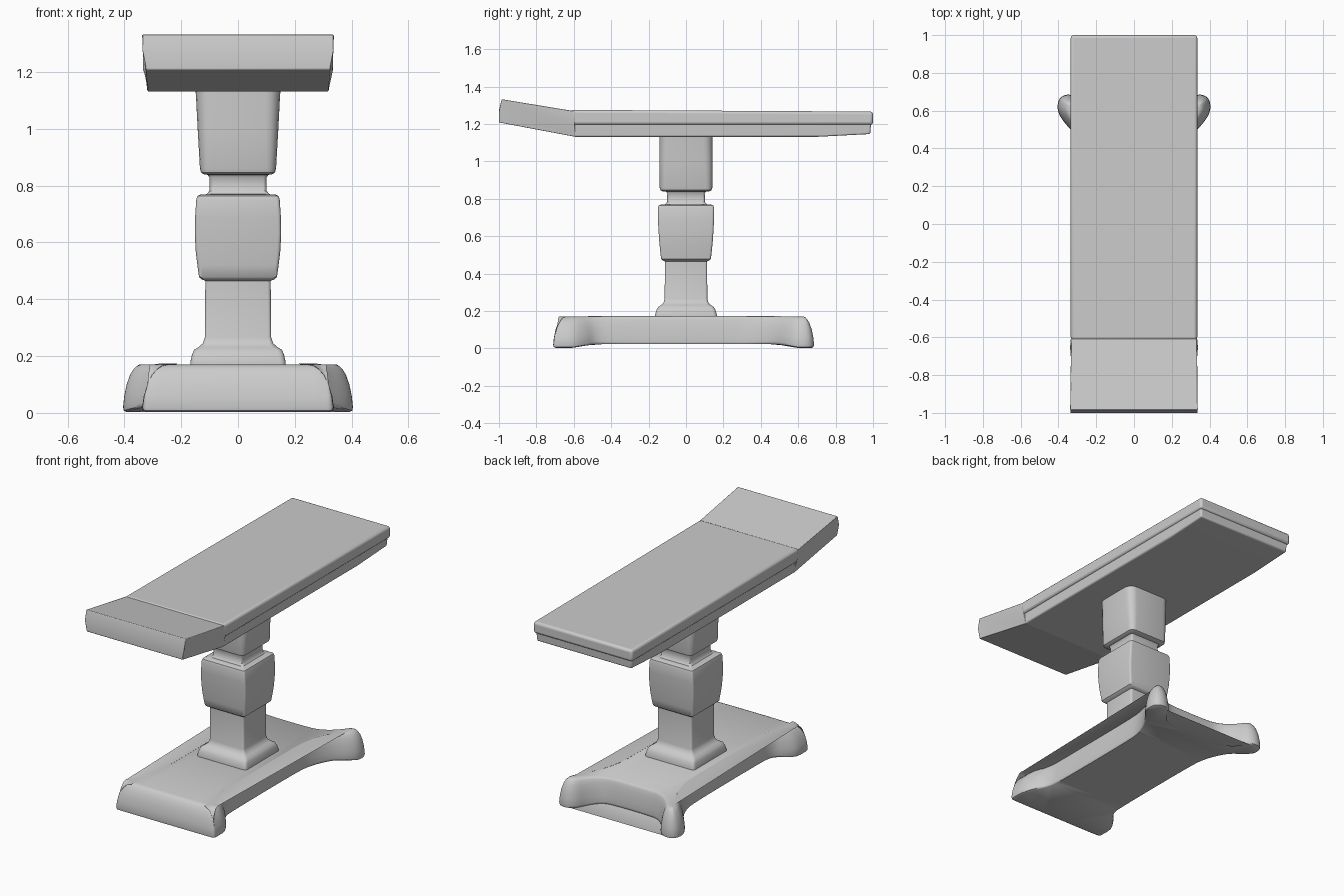
import bpy, bmesh, math
from mathutils import Vector

if "Cube" in bpy.data.objects:
    bpy.data.objects.remove(bpy.data.objects["Cube"])


def finish(name, bm, bevel=0, angle=35):
    bmesh.ops.recalc_face_normals(bm, faces=bm.faces)
    me = bpy.data.meshes.new(name)
    bm.to_mesh(me)
    bm.free()
    ob = bpy.data.objects.new(name, me)
    bpy.context.collection.objects.link(ob)
    if bevel:
        m = ob.modifiers.new("round", 'BEVEL')
        m.width, m.segments, m.limit_method = bevel, 3, 'ANGLE'
        m.angle_limit = math.radians(30)
    bpy.ops.object.select_all(action='DESELECT')
    ob.select_set(True)
    bpy.context.view_layer.objects.active = ob
    bpy.ops.object.shade_smooth_by_angle(angle=math.radians(angle))
    return ob


def loft(rings, bm):
    """Skin a stack of closed rings and cap both ends."""
    vs = [[bm.verts.new(p) for p in r] for r in rings]
    n = len(vs[0])
    for a, b in zip(vs, vs[1:]):
        for i in range(n):
            j = (i + 1) % n
            bm.faces.new((a[i], a[j], b[j], b[i]))
    caps = [bm.faces.new(vs[0]), bm.faces.new(vs[-1])]
    bmesh.ops.triangulate(bm, faces=caps)


def slab(name, profile, bevel):
    """Side profile of (y, z, half width) spanned across x."""
    bm = bmesh.new()
    loft([[(s * h, y, z) for y, z, h in profile] for s in (-1, 1)], bm)
    return finish(name, bm, bevel)


def rounded_rect(hx, hy, r, z, steps=4):
    pts = []
    for k, (sx, sy) in enumerate([(1, 1), (-1, 1), (-1, -1), (1, -1)]):
        for i in range(steps + 1):
            a = math.pi / 2 * (k + i / steps)
            pts.append((sx * (hx - r) + r * math.cos(a),
                        sy * (hy - r) + r * math.sin(a), z))
    return pts


# table top: upper board, narrower board below, raised end section
slab("top_board", [(-.605, 1.195, .335), (-.615, 1.275, .335),
                   (1, 1.266, .335), (1, 1.195, .335)], .015)
slab("under_board", [(-.6, 1.131, .32), (-.6, 1.215, .325), (.99, 1.21, .325),
                     (.985, 1.146, .32), (.7, 1.131, .32)], .008)
slab("raised_end", [(-.59, 1.131, .318), (-.595, 1.2, .333), (-.595, 1.268, .333),
                    (-.985, 1.332, .338), (-1, 1.275, .338), (-1, 1.208, .325)], .013)

# column: rows of z, half width x, half width y, corner radius
column = [
    (.16, .168, .165, .02), (.178, .168, .165, .02), (.205, .162, .158, .02),
    (.222, .155, .148, .02), (.232, .138, .132, .02), (.245, .124, .12, .015),
    (.265, .117, .114, .012), (.465, .115, .113, .012), (.47, .128, .125, .012),
    (.478, .137, .133, .012), (.52, .143, .138, .012), (.57, .149, .143, .012),
    (.63, .152, .147, .012), (.69, .151, .15, .012), (.75, .147, .15, .012),
    (.763, .143, .146, .012), (.768, .133, .136, .012), (.77, .11, .112, .012),
    (.782, .101, .102, .012), (.828, .1, .1, .012), (.838, .107, .107, .02),
    (.84, .12, .125, .03), (.846, .13, .137, .03), (.86, .134, .141, .035),
    (1.0, .142, .143, .045), (1.115, .148, .143, .05), (1.14, .15, .143, .05)]
bm = bmesh.new()
loft([rounded_rect(hx, hy, r, z) for z, hx, hy, r in column], bm)
finish("column", bm, angle=40)

# base: right half outline as (x, y, inset at the top), mirrored and smoothed
half = [(.3, -.71, .05), (.333, -.708, .065), (.338, -.68, .075), (.337, -.6, .075),
        (.3, -.54, .05), (.245, -.48, .025), (.235, -.38, .015), (.235, .22, .015),
        (.245, .34, .015), (.3, .46, .03), (.385, .555, .045), (.408, .61, .05),
        (.397, .67, .05), (.345, .69, .05), (.29, .665, .04), (.25, .59, .03),
        (.19, .535, .02), (.12, .525, .02)]
outline = [Vector(p) for p in half] + [Vector((-x, y, w)) for x, y, w in reversed(half)]
for _ in range(2):
    outline = [a.lerp(b, t) for a, b in zip(outline, outline[1:] + outline[:1])
               for t in (.25, .75)]


def base_ring(z, f):
    ring = []
    for i, p in enumerate(outline):
        d = (outline[(i + 1) % len(outline)] - outline[i - 1]).to_2d().normalized()
        lift = .02 * max(0, min(1, (.6 - abs(p.y)) / .12))
        ring.append((p.x - d.y * p.z * f, p.y + d.x * p.z * f, max(z, lift + z * .9)))
    return ring


bm = bmesh.new()
loft([base_ring(z, f) for z, f in [(.003, .25), (.008, .05), (.02, 0), (.06, .08),
                                   (.1, .25), (.135, .5), (.155, .75),
                                   (.165, .95), (.17, 1.25)]], bm)
finish("base", bm, angle=50)
